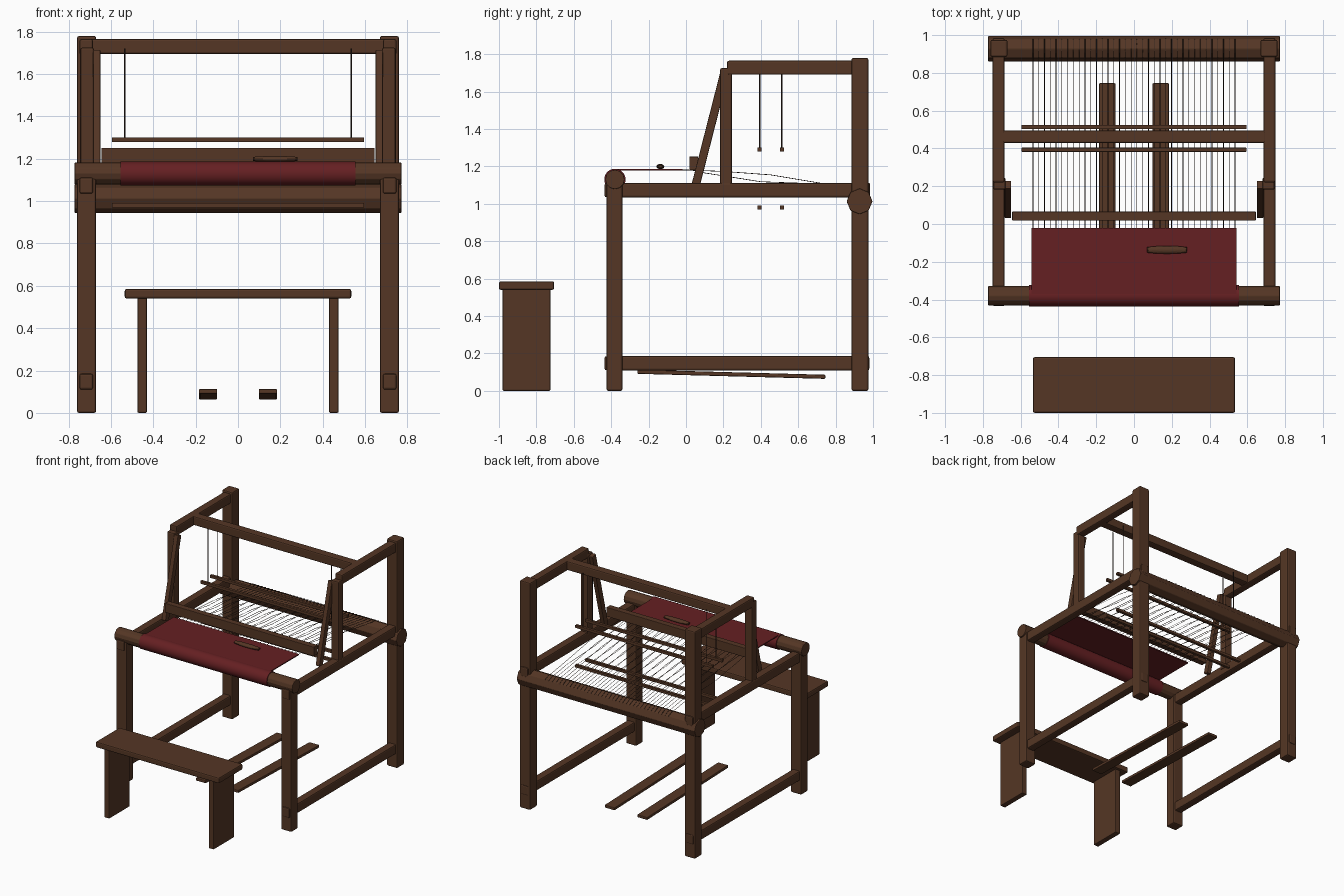
import bpy, bmesh, math
from mathutils import Matrix, Vector

if "Cube" in bpy.data.objects:
    bpy.data.objects.remove(bpy.data.objects["Cube"])


def material(name, rgb):
    m = bpy.data.materials.new(name)
    m.use_nodes = True
    m.diffuse_color = (*rgb, 1)
    m.node_tree.nodes["Principled BSDF"].inputs["Base Color"].default_value = (*rgb, 1)
    return m


WOOD = material("brown wood", (0.09, 0.037, 0.018))
CLOTH = material("red cloth", (0.13, 0.014, 0.016))
THREAD = material("dark thread", (0.035, 0.02, 0.014))


def finish(name, bm, mat, bevel=0.0):
    mesh = bpy.data.meshes.new(name)
    bmesh.ops.recalc_face_normals(bm, faces=bm.faces)
    bm.to_mesh(mesh)
    bm.free()
    mesh.materials.append(mat)
    ob = bpy.data.objects.new(name, mesh)
    bpy.context.collection.objects.link(ob)
    if bevel:
        mod = ob.modifiers.new("Bevel", "BEVEL")
        mod.width = bevel
        mod.segments = 2
    return ob


def box(name, x, y, z, bevel=0.009, mat=WOOD):
    """Beam spanning the given (low, high) ranges."""
    bm = bmesh.new()
    size = [r[1] - r[0] for r in (x, y, z)]
    centre = [(r[0] + r[1]) / 2 for r in (x, y, z)]
    bmesh.ops.create_cube(bm, size=1, matrix=Matrix.Translation(centre) @ Matrix.Diagonal((*size, 1)))
    return finish(name, bm, mat, bevel)


def slanted(name, x, a, b, thick, bevel=0.005):
    """Beam between two (y, z) points."""
    bm = bmesh.new()
    a, b = Vector((0, *a)), Vector((0, *b))
    d = (b - a).normalized()
    n = Vector((0, -d.z, d.y)) * thick / 2
    ring = [a - n, b - n, b + n, a + n]
    face = bm.faces.new([bm.verts.new(p + Vector((x[0], 0, 0))) for p in ring])
    ext = bmesh.ops.extrude_face_region(bm, geom=[face])["geom"]
    bmesh.ops.translate(bm, vec=(x[1] - x[0], 0, 0),
                        verts=[v for v in ext if isinstance(v, bmesh.types.BMVert)])
    return finish(name, bm, WOOD, bevel)


def roller(name, half, y, z, r, sides, mat=WOOD, bevel=0.0):
    """Round or faceted bar lying along x."""
    bm = bmesh.new()
    bmesh.ops.create_cone(bm, cap_ends=True, segments=sides, radius1=r, radius2=r, depth=2 * half,
                          matrix=Matrix.Translation((0, y, z)) @ Matrix.Rotation(math.pi / 2, 4, "Y"))
    ob = finish(name, bm, mat, bevel)
    if sides > 12:
        bpy.ops.object.select_all(action="DESELECT")
        ob.select_set(True)
        bpy.context.view_layer.objects.active = ob
        bpy.ops.object.shade_smooth_by_angle()
    return ob


def strings(name, paths, radius):
    cu = bpy.data.curves.new(name, "CURVE")
    cu.dimensions = "3D"
    cu.bevel_depth = radius
    cu.bevel_resolution = 0
    for path in paths:
        sp = cu.splines.new("POLY")
        sp.points.add(len(path) - 1)
        for p, co in zip(sp.points, path):
            p.co = (*co, 1)
    cu.materials.append(THREAD)
    ob = bpy.data.objects.new(name, cu)
    bpy.context.collection.objects.link(ob)


# side frames
for side, s in (("right", -1), ("left", 1)):
    def span(a, b):
        return tuple(sorted((a * s, b * s)))
    post, rail = span(0.67, 0.76), span(0.685, 0.748)
    box(side + "_front_post", post, (-0.425, -0.34), (0, 1.11))
    box(side + "_back_post", post, (0.885, 0.975), (0, 1.78))
    box(side + "_lower_rail", rail, (-0.435, 0.98), (0.11, 0.185))
    box(side + "_middle_rail", rail, (-0.435, 0.985), (1.035, 1.112))
    box(side + "_top_rail", rail, (0.22, 0.93), (1.69, 1.765))
    box(side + "_upright", span(0.68, 0.745), (0.182, 0.245), (1.08, 1.725))
    slanted(side + "_brace", span(0.65, 0.685), (0.052, 1.1), (0.208, 1.71), 0.045)
    # bench leg
    box(side + "_bench_leg", span(0.43, 0.475), (-0.98, -0.725), (0, 0.55), 0.006)
    # treadle
    slanted(side + "_treadle", span(0.098, 0.185), (-0.26, 0.102), (0.745, 0.075), 0.022)

# cross members
box("top_crossbar", (-0.7, 0.7), (0.428, 0.495), (1.695, 1.765))
box("reed_bar", (-0.645, 0.645), (0.018, 0.065), (1.18, 1.252), 0.003)
roller("front_beam", 0.772, -0.38, 1.13, 0.052, 12, bevel=0.004)
roller("back_beam", 0.772, 0.928, 1.013, 0.069, 8, bevel=0.004)
box("bench_seat", (-0.535, 0.535), (-1.0, -0.705), (0.54, 0.585))

# heddle bars and the cords that carry them
cords = []
for i, y in enumerate((0.393, 0.513)):
    for level, z in (("upper", 1.29), ("lower", 0.98)):
        box(f"{level}_heddle_bar_{i + 1}", (-0.595, 0.595), (y - 0.011, y + 0.011), (z - 0.011, z + 0.011), 0.002)
    cords += [[(x, y, 1.295), (x, y, 1.72)] for x in (-0.535, 0.535)]
strings("heddle_cords", cords, 0.004)

# woven cloth and its roll
roller("cloth_roll", 0.555, -0.38, 1.13, 0.057, 32, CLOTH)
box("woven_cloth", (-0.543, 0.543), (-0.38, -0.02), (1.178, 1.186), 0, CLOTH)

# shuttle: a bar with pointed oval outline
bm = bmesh.new()
bmesh.ops.create_uvsphere(bm, u_segments=16, v_segments=8, radius=1,
                          matrix=Matrix.Translation((0.175, -0.137, 1.199)) @ Matrix.Diagonal((0.12, 0.021, 0.014, 1)))
for v in bm.verts:
    v.co.x = 0.175 + max(-0.105, min(0.105, (v.co.x - 0.175) * 1.25))
finish("shuttle", bm, WOOD)

# warp threads, alternately raised and lowered
count = 36
warp = []
for i in range(count):
    x = -0.535 + 1.07 * i / (count - 1)
    shed = [(0.2, 1.173), (0.45, 1.155)] if i % 2 else [(0.1, 1.165), (0.4, 1.118)]
    path = [(-0.03, 1.181), (0.03, 1.18)] + shed + [(0.75, 1.105), (0.9, 1.083), (0.935, 1.083), (0.98, 1.062)]
    warp.append([(x, y, z) for y, z in path])
strings("warp_threads", warp, 0.0018)
